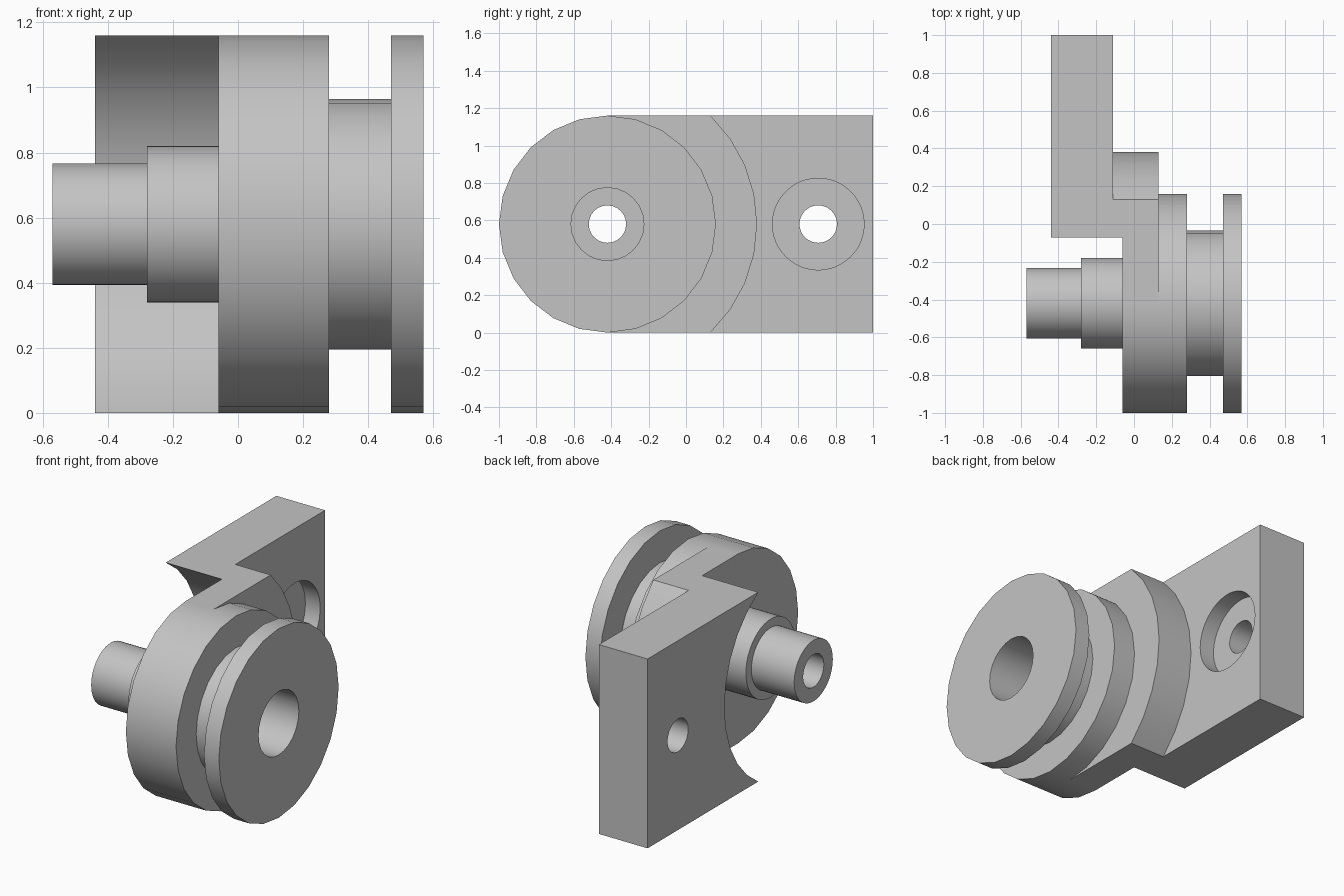
import bpy, bmesh
from math import sin, cos, pi, asin, radians

if "Cube" in bpy.data.objects:
    bpy.data.objects.remove(bpy.data.objects["Cube"])

R = 0.58               # half height, also the radius of the big discs
AY, AZ = -0.42, R      # pulley axis, running along x
HOLE_Y = 0.707         # mounting hole position

steel = bpy.data.materials.new("plain_grey")
steel.use_nodes = True
grey = (0.55, 0.55, 0.55, 1)
steel.diffuse_color = grey
steel.node_tree.nodes["Principled BSDF"].inputs["Base Color"].default_value = grey


def finish(name, bm):
    bmesh.ops.recalc_face_normals(bm, faces=bm.faces)
    mesh = bpy.data.meshes.new(name)
    bm.to_mesh(mesh)
    bm.free()
    mesh.materials.append(steel)
    obj = bpy.data.objects.new(name, mesh)
    bpy.context.collection.objects.link(obj)
    return obj


def activate(obj):
    bpy.ops.object.select_all(action="DESELECT")
    obj.select_set(True)
    bpy.context.view_layer.objects.active = obj


def arc(radius, start, end, steps, cy=AY):
    """Points (y, z) on an arc, both ends included."""
    angles = [start + (end - start) * i / steps for i in range(steps + 1)]
    return [(cy + radius * cos(a), AZ + radius * sin(a)) for a in angles]


def prism(name, outline, x0, x1):
    """Extrude a (y, z) outline along x."""
    bm = bmesh.new()
    face = bm.faces.new([bm.verts.new((x0, y, z)) for y, z in outline])
    ext = bmesh.ops.extrude_face_region(bm, geom=[face])
    verts = [v for v in ext["geom"] if isinstance(v, bmesh.types.BMVert)]
    bmesh.ops.translate(bm, verts=verts, vec=(x1 - x0, 0, 0))
    return finish(name, bm)


def lathe(name, profile, segments):
    """Spin a closed (x, radius) profile around the pulley axis."""
    bm = bmesh.new()
    rings = []
    for i in range(segments):
        a = 2 * pi * i / segments
        rings.append([bm.verts.new((x, AY + r * cos(a), AZ + r * sin(a))) for x, r in profile])
    n = len(profile)
    for i, ring in enumerate(rings):
        after = rings[(i + 1) % segments]
        for j in range(n):
            k = (j + 1) % n
            bm.faces.new((ring[j], ring[k], after[k], after[j]))
    return finish(name, bm)


def cut(target, cutter):
    mod = target.modifiers.new("cut", "BOOLEAN")
    mod.operation = "DIFFERENCE"
    mod.solver = "EXACT"
    mod.object = cutter
    activate(target)
    bpy.ops.object.modifier_apply(modifier=mod.name)
    bpy.data.objects.remove(cutter)


# Stepped hollow shaft
shaft = lathe("stepped_shaft", [(-0.57, 0.1), (-0.57, 0.187), (-0.28, 0.187),
                                (-0.28, 0.24), (-0.06, 0.24), (-0.06, 0.1)], 48)

# Grooved pulley with a counterbored centre
pulley = lathe("grooved_pulley", [(-0.06, 0.1), (-0.06, R), (0.28, R), (0.28, 0.385),
                                  (0.47, 0.385), (0.47, R), (0.57, R), (0.57, 0.195),
                                  (0, 0.195), (0, 0.1)], 24)

# Arm wrapping the pulley disc, with a rounded end
tip = asin(R / 0.8)
end_arc = arc(0.8, tip, -tip, 8)
arm = prism("arm", end_arc + arc(R, -pi / 2, pi / 2, 12), -0.06, 0.13)

# Mounting plate with a hollowed front edge, joined to the arm by a web
cut_tip = asin(R / 0.677)
hollow = arc(0.677, -cut_tip, cut_tip, 10)
web = prism("web", end_arc + hollow, -0.11, -0.06)
plate = prism("mounting_plate", [(1, 2 * R), (1, 0)] + hollow, -0.44, -0.11)

# Counterbored mounting hole
for radius, x0 in ((0.1, -0.6), (0.245, -0.21)):
    circle = arc(radius, 0, 2 * pi, 48, HOLE_Y)[:-1]
    cut(plate, prism("hole_cutter", circle, x0, 0))

for part in (shaft, pulley, arm, web, plate):
    activate(part)
    bpy.ops.object.shade_smooth_by_angle(angle=radians(30))
